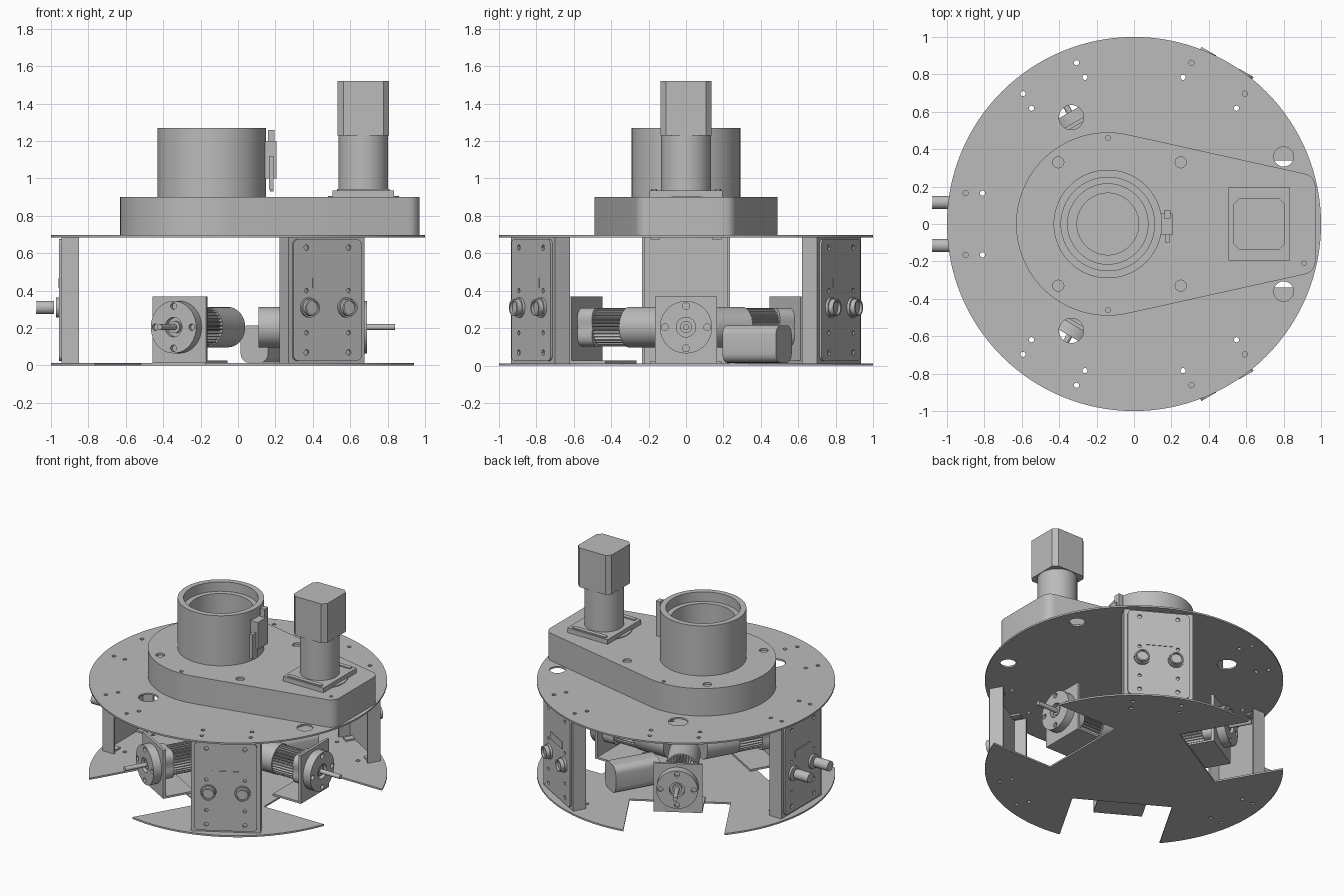
import bpy, bmesh, math
from math import cos, sin, pi, radians
from mathutils import Matrix, Vector

if "Cube" in bpy.data.objects:
    bpy.data.objects.remove(bpy.data.objects["Cube"], do_unlink=True)

grey = bpy.data.materials.new("machined_grey")
grey.use_nodes = True
grey.diffuse_color = (0.5, 0.5, 0.5, 1)
grey.node_tree.nodes["Principled BSDF"].inputs["Base Color"].default_value = (0.5, 0.5, 0.5, 1)

RADIAL = Matrix.Rotation(pi / 2, 4, 'Y')      # local z becomes +x


def ring(r, n=48, cx=0, cy=0):
    return [(cx + r * cos(2 * pi * i / n), cy + r * sin(2 * pi * i / n)) for i in range(n)]


def rounded(w, h, r, n=5):
    """Rounded rectangle outline with half sizes w, h."""
    pts = []
    for q, (sx, sy) in enumerate([(1, 1), (-1, 1), (-1, -1), (1, -1)]):
        for i in range(n + 1):
            a = (q + i / n) * pi / 2
            pts.append((sx * (w - r) + r * cos(a), sy * (h - r) + r * sin(a)))
    return pts


def prism(bm, pts, z0, z1, m=Matrix()):
    """Extrude an outline from z0 to z1, then place it with m."""
    lo = [bm.verts.new(m @ Vector((x, y, z0))) for x, y in pts]
    hi = [bm.verts.new(m @ Vector((x, y, z1))) for x, y in pts]
    bm.faces.new(lo[::-1])
    bm.faces.new(hi)
    for i in range(len(pts)):
        j = (i + 1) % len(pts)
        bm.faces.new((lo[i], lo[j], hi[j], hi[i]))


def box(bm, x0, x1, y0, y1, z0, z1):
    prism(bm, [(x0, y0), (x1, y0), (x1, y1), (x0, y1)], z0, z1)


def disc(bm, r, x0, x1, y=0, z=0, n=32):
    """Cylinder along the radial x axis."""
    prism(bm, ring(r, n), x0, x1, Matrix.Translation((0, y, z)) @ RADIAL)


def make(name, bm, angle=0):
    bmesh.ops.recalc_face_normals(bm, faces=bm.faces)
    me = bpy.data.meshes.new(name)
    bm.to_mesh(me)
    bm.free()
    me.transform(Matrix.Rotation(radians(angle), 4, 'Z'))
    me.materials.append(grey)
    ob = bpy.data.objects.new(name, me)
    bpy.context.collection.objects.link(ob)
    smooth(ob)
    return ob


def smooth(ob):
    bpy.ops.object.select_all(action='DESELECT')
    ob.select_set(True)
    bpy.context.view_layer.objects.active = ob
    bpy.ops.object.shade_smooth_by_angle(angle=radians(30))


def cut(ob, bm, angle=0):
    """Subtract the solids in bm from ob."""
    tool = make("cutter", bm, angle)
    tool.hide_render = True
    mod = ob.modifiers.new("cut", 'BOOLEAN')
    mod.object = tool
    mod.solver = 'EXACT'
    bpy.context.view_layer.objects.active = ob
    bpy.ops.object.modifier_apply(modifier=mod.name)
    bpy.data.objects.remove(tool, do_unlink=True)
    smooth(ob)


def plate_holes(bm, z0, z1):
    for a in range(60, 301, 60):
        for r in (0.81, 0.9):
            for y in (-0.165, 0.165):
                prism(bm, ring(0.014, 12, r, y), z0, z1, Matrix.Rotation(radians(a), 4, 'Z'))


# Base plate with three wheel notches
bm = bmesh.new()
prism(bm, ring(1, 128), 0, 0.012)
base = make("base_plate", bm)
bm = bmesh.new()
plate_holes(bm, -0.1, 0.1)
for a in (0, 120, 240):
    prism(bm, [(0.45, -0.34), (1.2, -0.34), (1.2, 0.34), (0.45, 0.34)], -0.1, 0.1,
          Matrix.Rotation(radians(a), 4, 'Z'))
cut(base, bm)

# Upper plate with cable holes
bm = bmesh.new()
prism(bm, ring(1, 128), 0.685, 0.697)
top = make("top_plate", bm)
bm = bmesh.new()
plate_holes(bm, 0.6, 0.8)
for s in (-1, 1):
    prism(bm, ring(0.066, 32, -0.335, s * 0.57), 0.6, 0.8)
    prism(bm, ring(0.053, 32, 0.8, s * 0.36), 0.6, 0.8)
cut(top, bm)

# Three channel posts with control panels
for a in (60, 180, 300):
    bm = bmesh.new()
    box(bm, 0.932, 0.945, -0.235, 0.235, 0.012, 0.685)
    for s in (-1, 1):
        box(bm, 0.85, 0.932, s * 0.235, s * 0.222, 0.012, 0.685)
        for z in (0.012, 0.673):
            box(bm, 0.865, 0.932, s * 0.19, s * 0.14, z, z + 0.012)
    make("channel_post", bm, a)

    bm = bmesh.new()
    prism(bm, rounded(0.325, 0.21, 0.03), 0.945, 0.957, Matrix.Translation((0, 0, 0.35)) @ RADIAL)
    panel = make("control_panel", bm, a)
    bm = bmesh.new()
    for s in (-1, 1):
        for z in (0.07, 0.175, 0.4, 0.63):
            disc(bm, 0.012 if 0.1 < z < 0.5 else 0.015, 0.94, 1, s * 0.13, z, 12)
    cut(panel, bm, a)

    bm = bmesh.new()
    box(bm, 0.957, 0.961, -0.092, 0.092, 0.415, 0.467)
    make("display_strip", bm, a)
    for s in (-1, 1):
        bm = bmesh.new()
        disc(bm, 0.053, 0.957, 0.972, s * 0.115, 0.31)
        disc(bm, 0.045, 0.972, 1.0, s * 0.115, 0.31)
        button = make("panel_button", bm, a)
        bm = bmesh.new()
        disc(bm, 0.036, 0.985, 1.1, s * 0.115, 0.31)
        cut(button, bm, a)

# Three drive motors, shafts pointing outward
AXIS = 0.205
for a in (0, 120, 240):
    bm = bmesh.new()
    box(bm, 0.61, 0.63, -0.165, 0.165, 0.012, 0.37)
    box(bm, 0.4, 0.61, -0.165, 0.165, 0.012, 0.026)
    make("motor_bracket", bm, a)

    bm = bmesh.new()
    disc(bm, 0.14, 0.63, 0.69, 0, AXIS, 48)
    flange = make("motor_flange", bm, a)
    bm = bmesh.new()
    disc(bm, 0.052, 0.66, 0.8, 0, AXIS)
    for y, z in ((0.113, 0), (-0.113, 0), (0, 0.113), (0, -0.113)):
        disc(bm, 0.018, 0.67, 0.8, y, AXIS + z, 16)
    cut(flange, bm, a)

    bm = bmesh.new()
    disc(bm, 0.032, 0.65, 0.68, 0, AXIS)
    disc(bm, 0.016, 0.68, 0.84, 0, AXIS, 20)
    make("drive_shaft", bm, a)

    # lobed gearbox
    bm = bmesh.new()
    lobes = [(0.112 + 0.012 * cos(4 * t), t) for t in [2 * pi * i / 64 for i in range(64)]]
    prism(bm, [(r * cos(t + pi / 4), r * sin(t + pi / 4)) for r, t in lobes], 0.52, 0.61,
          Matrix.Translation((0, 0, AXIS)) @ RADIAL)
    make("gearbox", bm, a)

    # finned body: alternating outline radii
    bm = bmesh.new()
    fins = []
    for i in range(32):
        for k, r in enumerate((0.088, 0.104, 0.104, 0.088)):
            t = 2 * pi * (i + k * 0.25) / 32
            fins.append((r * cos(t), r * sin(t)))
    prism(bm, fins, 0.35, 0.52, Matrix.Translation((0, 0, AXIS)) @ RADIAL)
    make("finned_motor_body", bm, a)
    bm = bmesh.new()
    disc(bm, 0.108, 0.11, 0.35, 0, AXIS, 48)
    make("motor_end_cap", bm, a)

# Battery pack of rounded cells
bm = bmesh.new()
place = Matrix.Translation((0.17, 0.38, 0.115)) @ Matrix.Rotation(radians(60), 4, 'Z') @ RADIAL
prism(bm, rounded(0.1, 0.085, 0.05), -0.165, 0.165, place)
make("battery_pack", bm)

# Teardrop belt housing
bm = bmesh.new()
half = [(-0.14 + 0.49 * cos(t), 0.49 * sin(t)) for t in [radians(180 - 102 * i / 32) for i in range(33)]]
for i in range(7):
    t = radians(78 - 78 * i / 6)
    half.append((0.9 + 0.07 * cos(t), 0.2 + 0.07 * sin(t)))
prism(bm, half + [(x, -y) for x, y in half[:0:-1]], 0.697, 0.9)
housing = make("belt_housing", bm)
bm = bmesh.new()
for s in (-1, 1):
    prism(bm, ring(0.03, 20, -0.405, s * 0.33), 0.885, 1)
    prism(bm, ring(0.03, 20, 0.25, s * 0.33), 0.885, 1)
    prism(bm, ring(0.013, 12, -0.14, s * 0.46), 0.885, 1)
prism(bm, ring(0.012, 12, 0.91, -0.21), 0.885, 1)
cut(housing, bm)

# Turret tube with stepped bore, revolved profile
bm = bmesh.new()
profile = [(0.29, 0.9), (0.29, 1.27), (0.25, 1.27), (0.25, 1.2), (0.215, 1.2),
           (0.215, 1.02), (0.165, 1.02), (0.165, 0.91), (0, 0.91)]
vs = [bm.verts.new((r, 0, z)) for r, z in profile]
es = [bm.edges.new(p) for p in zip(vs, vs[1:])]
bmesh.ops.spin(bm, geom=vs + es, cent=(0, 0, 0), axis=(0, 0, 1), angle=2 * pi, steps=72)
bmesh.ops.remove_doubles(bm, verts=bm.verts, dist=0.0005)
bmesh.ops.translate(bm, verts=bm.verts, vec=(-0.14, 0, 0))
make("turret_tube", bm)

# Clamp latch beside the tube
bm = bmesh.new()
box(bm, 0.14, 0.205, -0.06, 0.055, 1.0, 1.2)
box(bm, 0.16, 0.195, 0.03, 0.075, 1.0, 1.26)
box(bm, 0.165, 0.19, -0.1, -0.06, 0.94, 1.12)
box(bm, 0.17, 0.19, -0.08, -0.04, 0.93, 1.0)
make("clamp_latch", bm)

# Upright motor on its mount
bm = bmesh.new()
box(bm, 0.505, 0.835, -0.195, 0.195, 0.9, 0.935)
for s in (-1, 1):
    prism(bm, rounded(0.14, 0.016, 0.014), 0.935, 0.943, Matrix.Translation((0.67, s * 0.17, 0)))
prism(bm, ring(0.19, 48, 0.67, 0), 0.9, 0.906)
make("motor_mount", bm)
bm = bmesh.new()
prism(bm, ring(0.133, 48, 0.67, 0), 0.935, 1.23)
make("motor_gearhead", bm)
bm = bmesh.new()
prism(bm, rounded(0.137, 0.137, 0.03, 1), 1.23, 1.52, Matrix.Translation((0.67, 0, 0)))
make("motor_block", bm)
